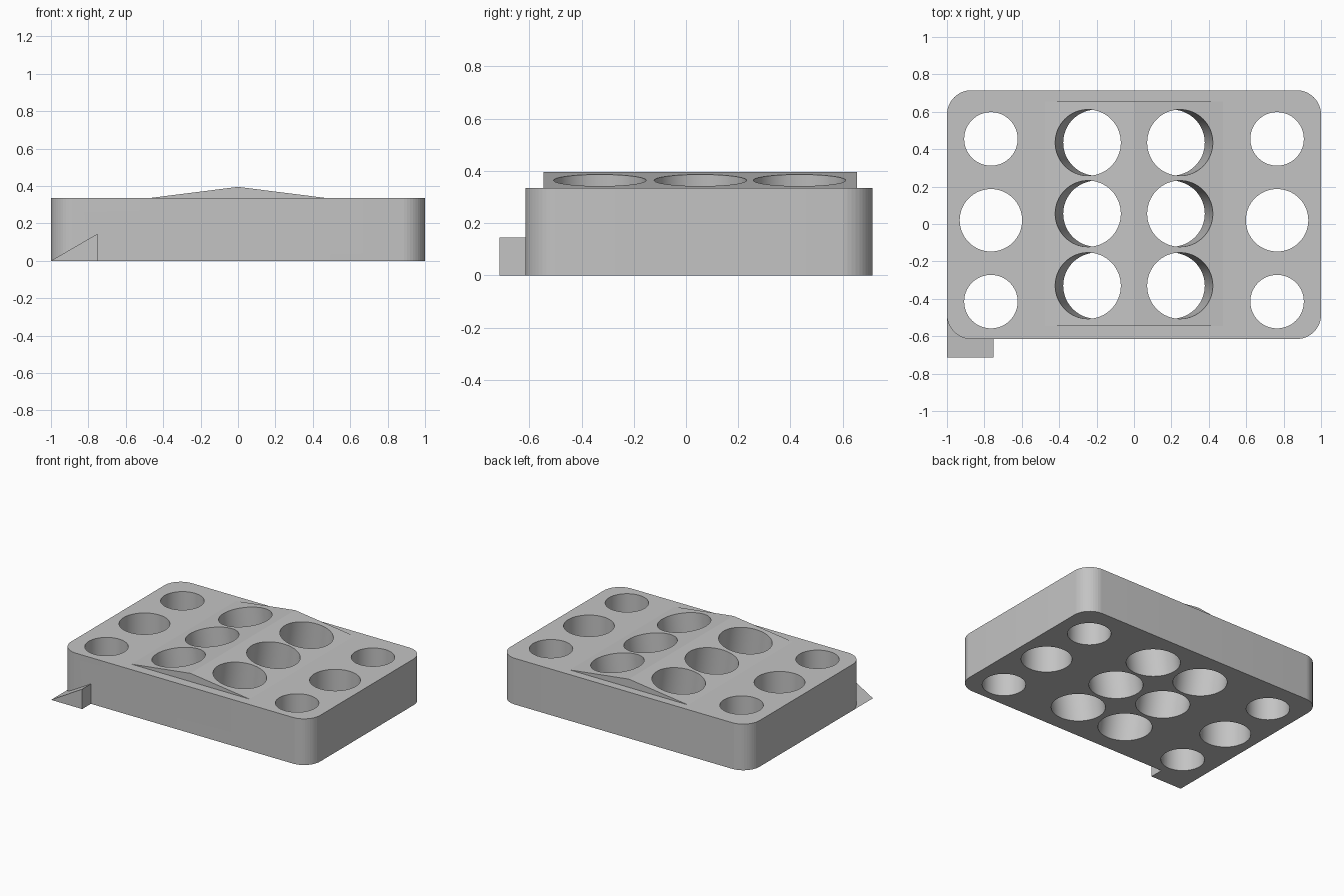
import bpy, bmesh
from math import atan2, cos, sin, pi
from mathutils import Matrix, Vector

cube = bpy.data.objects.get("Cube")
if cube:
    bpy.data.objects.remove(cube, do_unlink=True)

grey = bpy.data.materials.new("mid_grey")
grey.use_nodes = True
GREY = (0.55, 0.55, 0.55, 1)
grey.diffuse_color = GREY
grey.node_tree.nodes["Principled BSDF"].inputs["Base Color"].default_value = GREY

TOP, PEAK, HALF = 0.335, 0.395, 0.475
SLOPE = atan2(PEAK - TOP, HALF)


def prism(name, outline, offset):
    """Extrude a closed 3D outline along an offset."""
    bm = bmesh.new()
    face = bm.faces.new([bm.verts.new(p) for p in outline])
    new = bmesh.ops.extrude_face_region(bm, geom=[face])["geom"]
    bmesh.ops.translate(bm, vec=offset, verts=[v for v in new if isinstance(v, bmesh.types.BMVert)])
    bmesh.ops.recalc_face_normals(bm, faces=bm.faces)
    return finish(name, bm)


def finish(name, bm):
    mesh = bpy.data.meshes.new(name)
    bm.to_mesh(mesh)
    bm.free()
    mesh.materials.append(grey)
    obj = bpy.data.objects.new(name, mesh)
    bpy.context.collection.objects.link(obj)
    return obj


def cutter(x, y, z, radius, tilt=0):
    bm = bmesh.new()
    bmesh.ops.create_cone(bm, cap_ends=True, segments=64, radius1=radius, radius2=radius, depth=2,
                          matrix=Matrix.Translation((x, y, z)) @ Matrix.Rotation(tilt, 4, "Y"))
    return finish("hole_cutter", bm)


def combine(target, tool, operation):
    mod = target.modifiers.new(operation, "BOOLEAN")
    mod.object, mod.operation, mod.solver = tool, operation, "EXACT"
    bpy.context.view_layer.objects.active = target
    bpy.ops.object.modifier_apply(modifier=mod.name)
    bpy.data.objects.remove(tool, do_unlink=True)


# Rounded block
R, FRONT, BACK = 0.13, -0.615, 0.715
corners = [(1 - R, BACK - R), (R - 1, BACK - R), (R - 1, FRONT + R), (1 - R, FRONT + R)]
outline = []
for i, (cx, cy) in enumerate(corners):
    for k in range(13):
        a = (i + k / 12) * pi / 2
        outline.append((cx + R * cos(a), cy + R * sin(a), 0))
block = prism("rack_block", outline, Vector((0, 0, TOP)))

# Shallow ridge along the middle
ridge = [(-HALF, TOP), (0, PEAK), (HALF, TOP), (0.4, 0.2), (-0.4, 0.2)]
combine(block, prism("ridge", [(x, -0.545, z) for x, z in ridge], Vector((0, 1.2, 0))), "UNION")

# Wedge at the front right corner
wedge = [(-1, 0), (-0.75, 0), (-0.75, 0.145)]
combine(block, prism("wedge", [(x, -0.715, z) for x, z in wedge], Vector((0, 0.23, 0))), "UNION")

# Upright outer holes, and inner holes square to the ridge slopes
for side in (-1, 1):
    for y, radius in ((0.455, 0.143), (0.02, 0.167), (-0.415, 0.143)):
        combine(block, cutter(side * 0.765, y, 0.2, radius), "DIFFERENCE")
    for y in (0.435, 0.055, -0.33):
        combine(block, cutter(side * 0.246, y, 0.364, 0.177, side * SLOPE), "DIFFERENCE")

# Smooth walls with crisp edges
bpy.ops.object.select_all(action="DESELECT")
block.select_set(True)
bpy.context.view_layer.objects.active = block
bpy.ops.object.shade_smooth_by_angle(angle=0.1)
